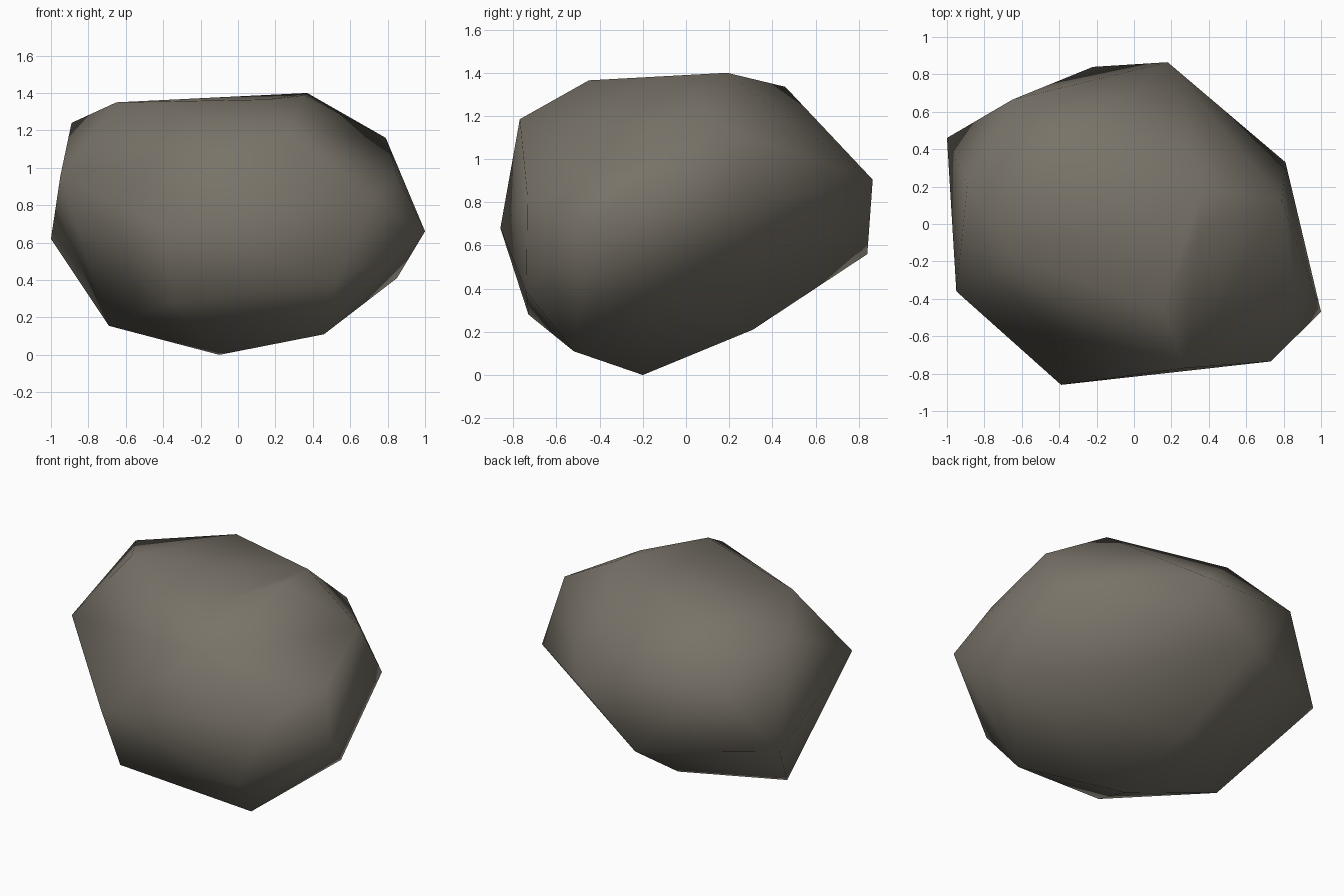
import bpy, bmesh

# Rough corner points of the boulder; the surface is their convex hull
base = [(-0.10, -0.20, 0.00), (0.46, -0.52, 0.11), (-0.69, -0.06, 0.155),
        (-0.16, 0.31, 0.21), (-0.34, -0.73, 0.28), (0.52, -0.74, 0.385),
        (0.85, -0.15, 0.41)]
belt = [(-0.22, 0.84, 0.56), (-1.00, 0.46, 0.62), (1.00, -0.47, 0.66),
        (-0.39, -0.86, 0.68), (0.81, 0.33, 0.79), (0.73, -0.735, 0.83),
        (0.18, 0.865, 0.905), (-0.95, -0.36, 0.955), (0.85, -0.30, 0.96)]
crown = [(-0.65, 0.665, 1.06), (0.79, 0.125, 1.16), (0.275, -0.77, 1.185),
         (-0.89, 0.215, 1.24), (-0.335, 0.46, 1.335), (-0.65, -0.17, 1.35),
         (0.155, -0.45, 1.365), (0.355, -0.03, 1.388), (0.37, 0.19, 1.40)]

bm = bmesh.new()
for p in base + belt + crown:
    bm.verts.new(p)
bmesh.ops.convex_hull(bm, input=bm.verts[:])
bmesh.ops.delete(bm, geom=[v for v in bm.verts if not v.link_faces], context='VERTS')
bmesh.ops.recalc_face_normals(bm, faces=bm.faces[:])

# Soft shading over the coarse facets
for f in bm.faces:
    f.smooth = True

mesh = bpy.data.meshes.new("boulder")
bm.to_mesh(mesh)
bm.free()

# Warm grey stone
stone = bpy.data.materials.new("warm grey stone")
stone.diffuse_color = (0.19, 0.172, 0.14, 1.0)
mesh.materials.append(stone)

boulder = bpy.data.objects.new("boulder", mesh)
bpy.context.collection.objects.link(boulder)
